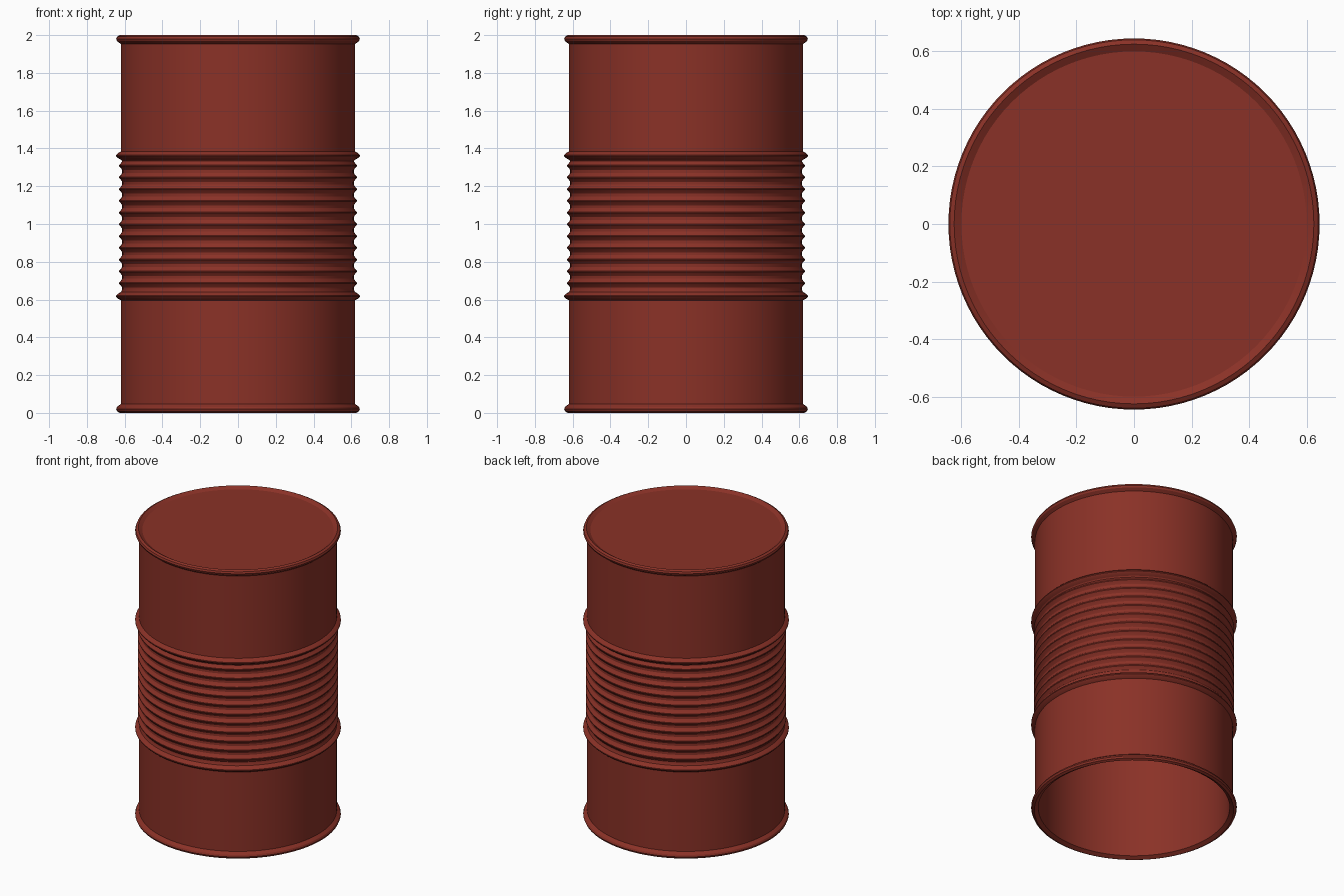
import bpy
import bmesh
import math

if "Cube" in bpy.data.objects:
    bpy.data.objects.remove(bpy.data.objects["Cube"])

SEG = 96
WALL, INNER = 0.62, 0.60

red = bpy.data.materials.new("rust red paint")
red.diffuse_color = (0.255, 0.031, 0.020, 1)
red.use_nodes = True
red.node_tree.nodes["Principled BSDF"].inputs["Base Color"].default_value = red.diffuse_color


def lathe(name, profile, cap_start=False, cap_end=False):
    """Spin (radius, z) points around z; ends can be closed by a flat disc."""
    bm = bmesh.new()
    rings = [[bm.verts.new((r * math.cos(2 * math.pi * k / SEG),
                            r * math.sin(2 * math.pi * k / SEG), z))
              for k in range(SEG)] for r, z in profile]
    for lo, hi in zip(rings, rings[1:]):
        for k in range(SEG):
            j = (k + 1) % SEG
            bm.faces.new((lo[k], lo[j], hi[j], hi[k]))
    if cap_start:
        bm.faces.new(rings[0][::-1])
    if cap_end:
        bm.faces.new(rings[-1])
    mesh = bpy.data.meshes.new(name)
    bm.to_mesh(mesh)
    bm.free()
    mesh.materials.append(red)
    obj = bpy.data.objects.new(name, mesh)
    bpy.context.collection.objects.link(obj)
    bpy.context.view_layer.objects.active = obj
    obj.select_set(True)
    bpy.ops.object.shade_smooth_by_angle(angle=math.radians(30))
    obj.select_set(False)
    return obj


# Plain lower and upper walls
lathe("lower_wall", [(WALL, 0.045), (WALL, 0.597)])
lathe("upper_wall", [(WALL, 1.383), (WALL, 1.955)])

# Rolling hoops at the ends of the ribbed band
for name, z in (("lower_hoop", 0.618), ("upper_hoop", 1.362)):
    lathe(name, [(WALL, z - 0.022), (0.637, z - 0.012), (0.645, z - 0.003),
                 (0.645, z + 0.003), (0.637, z + 0.012), (WALL, z + 0.022)])

# Ribbed band: pointed crests with rounded valleys
pitch = 0.0622
band = [(WALL, 0.638), (0.613, 0.655)]
for k in range(-5, 6):
    z = 0.998 + k * pitch
    band += [(0.613, z - 0.024), (0.620, z - 0.013), (0.629, z - 0.003),
             (0.629, z + 0.003), (0.620, z + 0.013), (0.613, z + 0.024)]
band += [(0.613, 1.332), (WALL, 1.342)]
lathe("ribbed_band", band)

# Bottom rim, open underneath
lathe("bottom_rim", [(INNER, 0.015), (0.625, 0.0), (0.640, 0.008),
                     (0.645, 0.020), (0.640, 0.032), (WALL, 0.047)])

# Top rim with the slightly sunken lid
lathe("top_rim_and_lid", [(WALL, 1.953), (0.640, 1.968), (0.645, 1.980),
                          (0.640, 1.992), (0.625, 2.0), (INNER, 1.985)],
      cap_end=True)

# Smooth inside wall and underside of the lid
lathe("inner_wall", [(INNER, 1.975), (INNER, 0.015)], cap_start=True)
